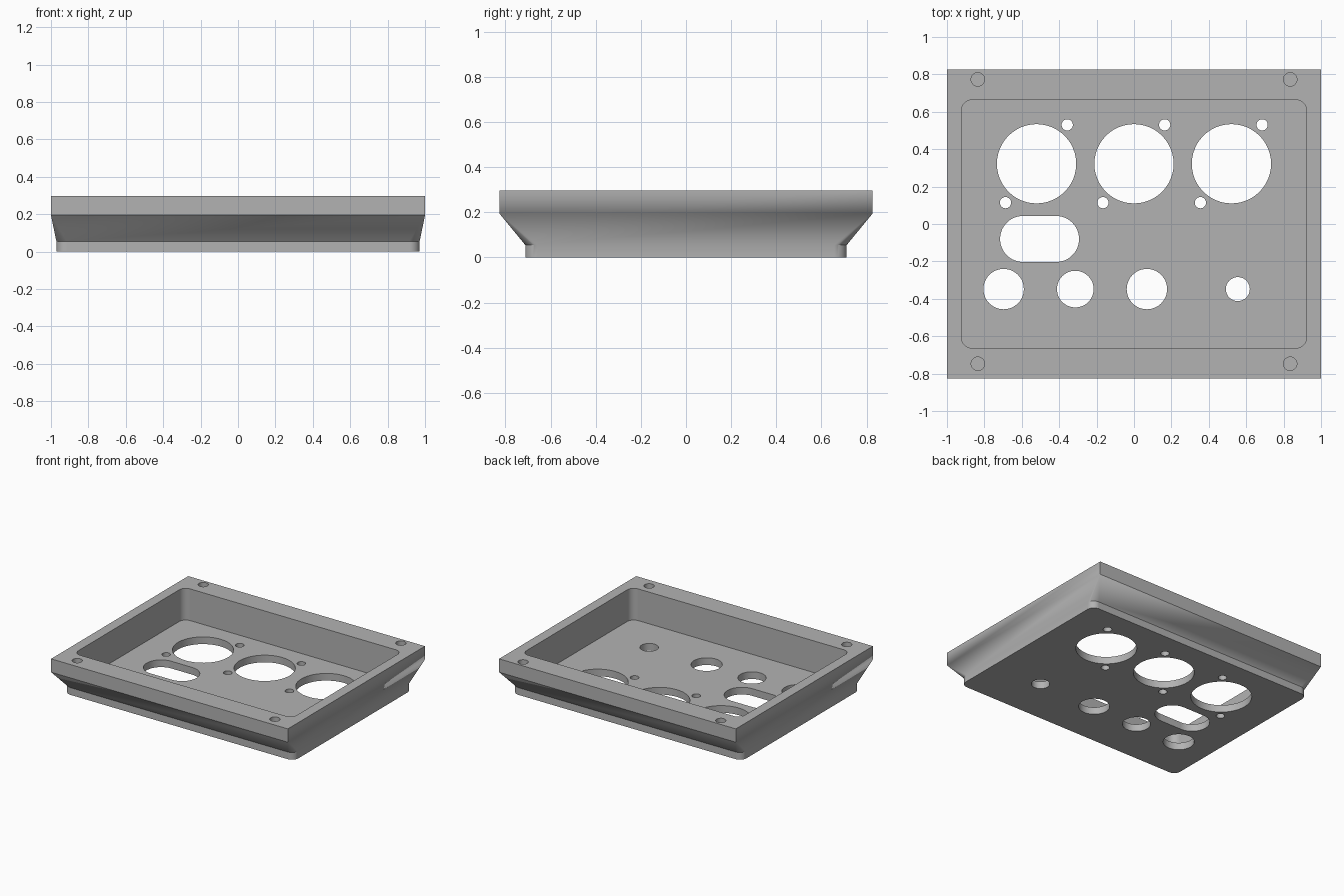
import bpy, bmesh, math

if "Cube" in bpy.data.objects:
    bpy.data.objects.remove(bpy.data.objects["Cube"])

SEG = 12                      # segments per rounded corner
TOP, BAND, FLOOR = 0.297, 0.195, 0.055


def outline(hx, hy, r, cx=0, cy=0):
    """Rounded rectangle; also gives circles and slots when r reaches the half size."""
    pts = []
    for k, (sx, sy) in enumerate([(1, 1), (-1, 1), (-1, -1), (1, -1)]):
        for i in range(SEG + 1):
            a = math.pi / 2 * (k + i / SEG)
            pts.append((cx + sx * (hx - r) + r * math.cos(a),
                        cy + sy * (hy - r) + r * math.sin(a)))
    return pts


def loft(bm, sections):
    """Closed solid through a stack of (outline, z) sections."""
    rings = [[bm.verts.new((x, y, z)) for x, y in pts] for pts, z in sections]
    n = len(rings[0])
    for a, b in zip(rings, rings[1:]):
        for i in range(n):
            j = (i + 1) % n
            bm.faces.new((a[i], a[j], b[j], b[i]))
    bm.faces.new(rings[0][::-1])
    bm.faces.new(rings[-1])


def make(name, solids):
    bm = bmesh.new()
    for s in solids:
        loft(bm, s)
    bmesh.ops.remove_doubles(bm, verts=bm.verts, dist=1e-5)
    bmesh.ops.recalc_face_normals(bm, faces=bm.faces)
    mesh = bpy.data.meshes.new(name)
    bm.to_mesh(mesh)
    bm.free()
    ob = bpy.data.objects.new(name, mesh)
    bpy.context.collection.objects.link(ob)
    return ob


def drill(r, x, y, z0=-0.1, z1=0.15):
    pts = outline(r, r, r, x, y)
    return [(pts, z0), (pts, z1)]


# Housing: rounded base plate, flared walls, square rim
base, rim = outline(0.971, 0.712, 0.055), outline(1.0, 0.827, 0)
housing = make("panel_housing", [[(base, 0), (base, FLOOR), (rim, BAND), (rim, TOP)]])

# Open tray inside
inner = outline(0.922, 0.663, 0.055)
cavity = make("cavity_cutter", [[(inner, FLOOR), (inner, 0.5)]])

# Gauge openings, each with two small screw holes
holes = []
for x in (-0.521, 0, 0.521):
    holes.append(drill(0.212, x, 0.322))
    holes.append(drill(0.03, x + 0.164, 0.53))
    holes.append(drill(0.03, x - 0.166, 0.114))

# Switch slot and the lower row of round openings
slot = outline(0.211, 0.123, 0.1225, -0.505, -0.08)
holes.append([(slot, -0.1), (slot, 0.15)])
for x, r in ((-0.697, 0.108), (-0.314, 0.098), (0.069, 0.108), (0.555, 0.064)):
    holes.append(drill(r, x, -0.348, ))

# Blind screw holes in the rim corners
for x in (-0.835, 0.835):
    for y in (0.773, -0.747):
        holes.append(drill(0.036, x, y, TOP - 0.1, 0.4))
openings = make("openings_cutter", holes)

# Cut and clean up
bpy.context.view_layer.objects.active = housing
housing.select_set(True)
for cutter in (cavity, openings):
    mod = housing.modifiers.new("cut", 'BOOLEAN')
    mod.operation, mod.solver, mod.object = 'DIFFERENCE', 'EXACT', cutter
    bpy.ops.object.modifier_apply(modifier=mod.name)
    bpy.data.objects.remove(cutter)

# Single grey finish
grey = bpy.data.materials.new("plain_grey")
grey.diffuse_color = (0.45, 0.45, 0.45, 1)
grey.use_nodes = True
grey.node_tree.nodes["Principled BSDF"].inputs["Base Color"].default_value = grey.diffuse_color
housing.data.materials.clear()
housing.data.materials.append(grey)
bpy.ops.object.shade_smooth_by_angle(angle=math.radians(25))
weighted = housing.modifiers.new("flat_normals", 'WEIGHTED_NORMAL')
weighted.keep_sharp = True
